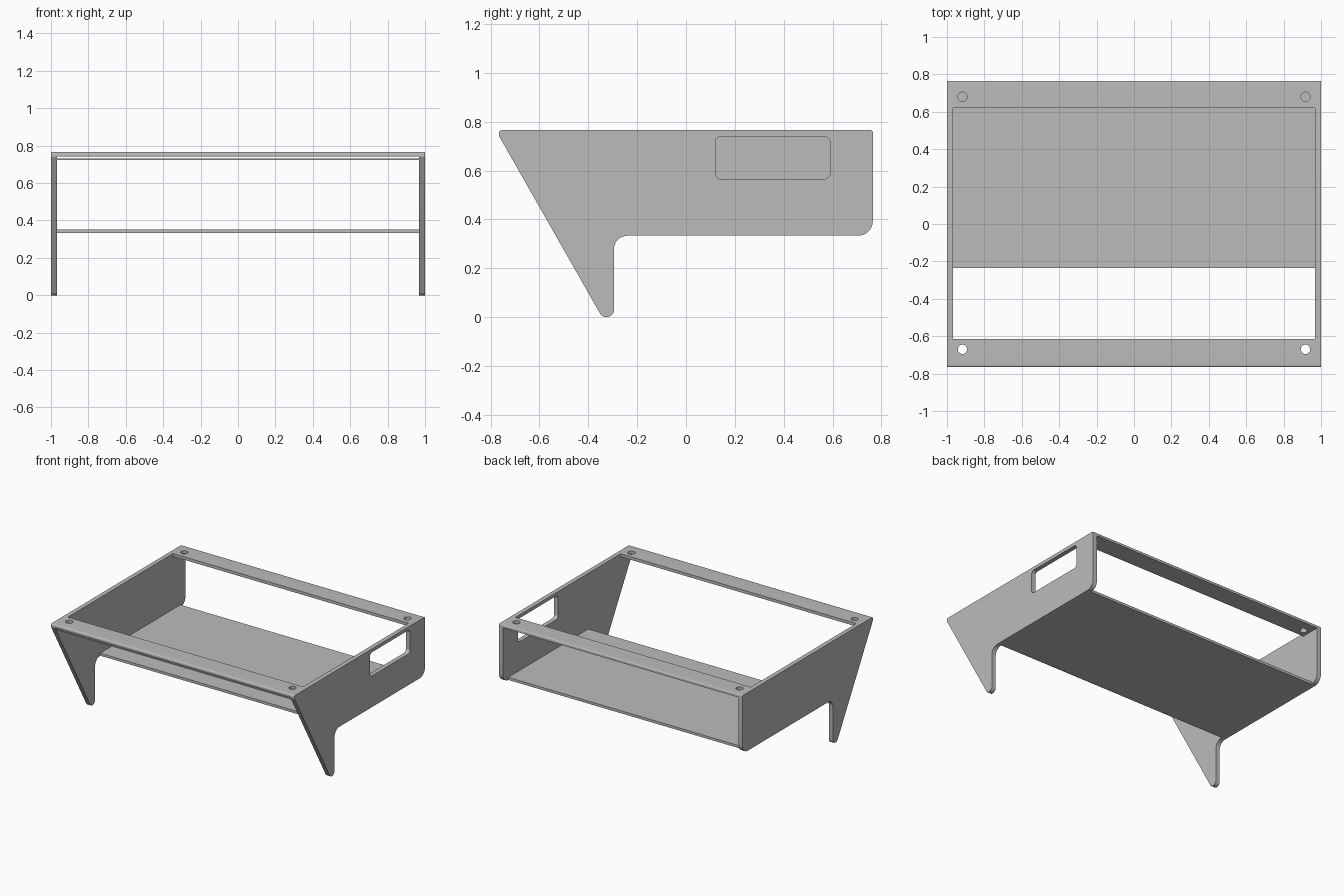
import bpy
import bmesh
import math
from mathutils import Vector

if "Cube" in bpy.data.objects:
    bpy.data.objects.remove(bpy.data.objects["Cube"], do_unlink=True)

# One plain grey material
grey = bpy.data.materials.new("plain grey")
grey.use_nodes = True
COLOUR = (0.5, 0.5, 0.5, 1)
grey.diffuse_color = COLOUR
grey.node_tree.nodes["Principled BSDF"].inputs["Base Color"].default_value = COLOUR


def rounded(corners, steps=8):
    """Outline from (y, z, radius) corners, each turned into an arc."""
    outline = []
    for i, (y, z, r) in enumerate(corners):
        p = Vector((y, z))
        if r == 0:
            outline.append(p)
            continue
        a = (Vector(corners[i - 1][:2]) - p).normalized()
        b = (Vector(corners[(i + 1) % len(corners)][:2]) - p).normalized()
        half = a.angle(b) / 2
        centre = p + (a + b).normalized() * (r / math.sin(half))
        start = p + a * (r / math.tan(half)) - centre
        end = p + b * (r / math.tan(half)) - centre
        turn = start.angle(end)
        for s in range(steps + 1):
            t = s / steps
            outline.append(centre + (start * math.sin((1 - t) * turn)
                                     + end * math.sin(t * turn)) / math.sin(turn))
    return outline


def extrude_x(name, corners, x0, x1):
    """Side profile extruded along x."""
    bm = bmesh.new()
    face = bm.faces.new([bm.verts.new((x0, p.x, p.y)) for p in rounded(corners)])
    new = bmesh.ops.extrude_face_region(bm, geom=[face])["geom"]
    verts = [v for v in new if isinstance(v, bmesh.types.BMVert)]
    bmesh.ops.translate(bm, verts=verts, vec=(x1 - x0, 0, 0))
    bmesh.ops.recalc_face_normals(bm, faces=bm.faces)
    mesh = bpy.data.meshes.new(name)
    bm.to_mesh(mesh)
    bm.free()
    mesh.materials.append(grey)
    obj = bpy.data.objects.new(name, mesh)
    bpy.context.collection.objects.link(obj)
    return obj


def activate(obj):
    bpy.ops.object.select_all(action='DESELECT')
    obj.select_set(True)
    bpy.context.view_layer.objects.active = obj


def cut(obj, cutter):
    """Subtract the cutter, then discard it."""
    cutter.hide_render = True
    mod = obj.modifiers.new("cut", 'BOOLEAN')
    mod.operation, mod.solver, mod.object = 'DIFFERENCE', 'EXACT', cutter
    activate(obj)
    bpy.ops.object.modifier_apply(modifier=mod.name)
    bpy.data.objects.remove(cutter, do_unlink=True)


def box(y0, y1, z0, z1, r=0):
    return [(y0, z0, r), (y1, z0, r), (y1, z1, r), (y0, z1, r)]


INNER, OUTER = 0.967, 1.0
TOP, DEPTH, FLOOR = 0.765, 0.765, 0.333

# Side panels with a slanted front and a pointed foot
side = [(-DEPTH, TOP, 0.01), (-DEPTH, 0.74, 0.01), (-0.344, 0, 0.03),
        (-0.295, 0, 0.03), (-0.295, FLOOR, 0.055), (DEPTH, FLOOR, 0.06),
        (DEPTH, TOP, 0.008)]
right_panel = extrude_x("right_panel", side, -OUTER, -INNER)
left_panel = extrude_x("left_panel", side, INNER, OUTER)

# Hand slot, in one panel only
cut(left_panel, extrude_x("slot_cutter", box(0.12, 0.59, 0.565, 0.74, 0.025), 0.9, 1.1))

# Shelf between the panels
shelf = extrude_x("shelf", box(-0.235, 0.705, FLOOR, 0.352), -INNER, INNER)

# Top cross bars, outer edge rounded, with a screw hole at each end
front_bar = extrude_x("front_bar", [(-DEPTH, TOP, 0.01), (-DEPTH, 0.743, 0), (-0.615, 0.743, 0),
                                    (-0.615, TOP, 0)], -INNER, INNER)
back_bar = extrude_x("back_bar", [(DEPTH, TOP, 0.008), (DEPTH, 0.743, 0), (0.62, 0.743, 0),
                                  (0.62, TOP, 0)], -INNER, INNER)
for bar, y in ((front_bar, -0.67), (back_bar, 0.68)):
    for x in (-0.917, 0.917):
        bpy.ops.mesh.primitive_cylinder_add(vertices=32, radius=0.025, depth=0.1,
                                            location=(x, y, 0.755))
        hole = bpy.context.object
        hole.data.materials.append(grey)
        cut(bar, hole)

# Thin strip just below the front bar
front_strip = extrude_x("front_strip", box(-0.752, -0.742, 0.722, 0.73), -INNER, INNER)

for obj in (right_panel, left_panel, shelf, front_bar, back_bar, front_strip):
    activate(obj)
    bpy.ops.object.shade_smooth_by_angle(angle=math.radians(30))
